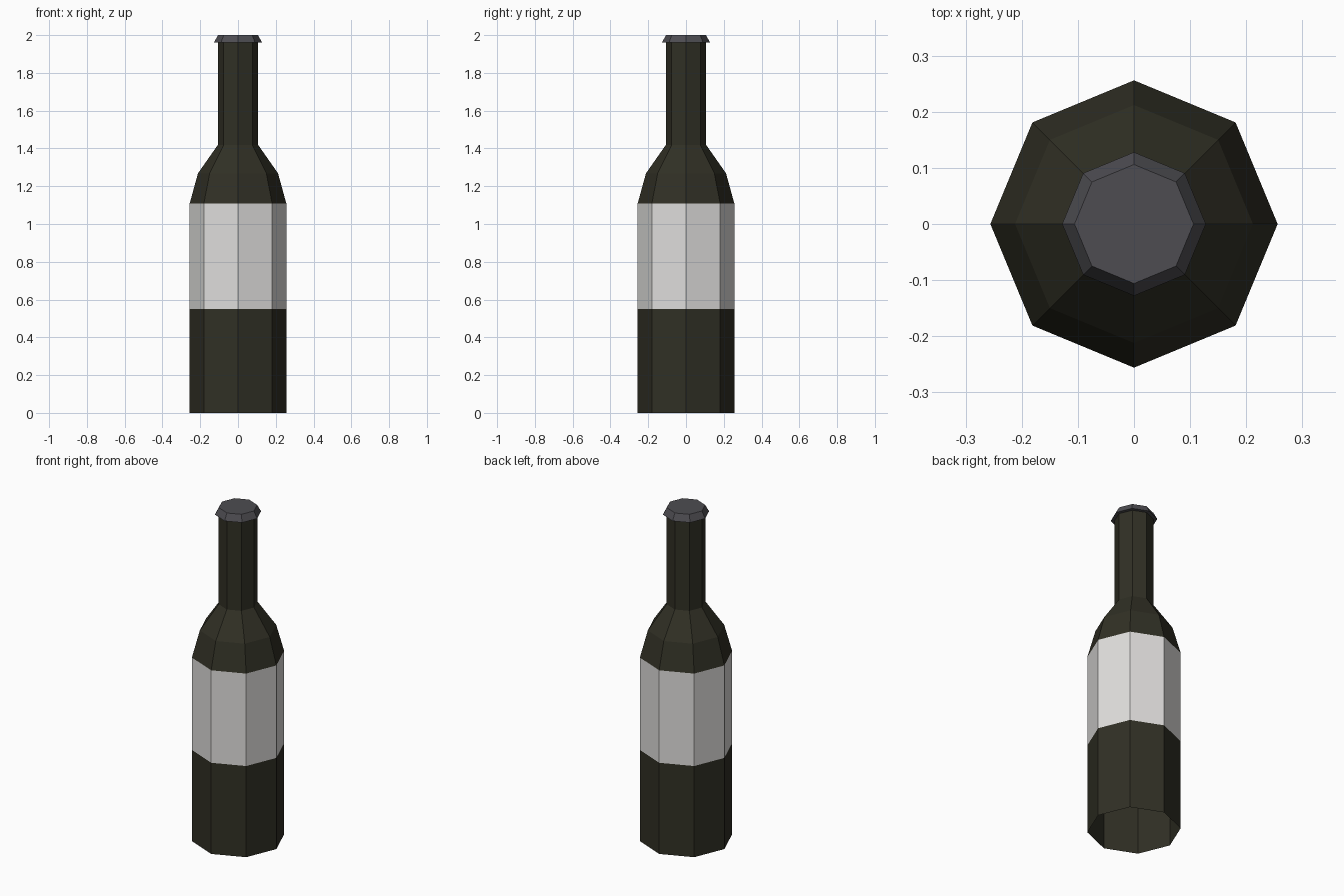
import bpy, bmesh, math

if "Cube" in bpy.data.objects:
    bpy.data.objects.remove(bpy.data.objects["Cube"])

SIDES = 8


def material(name, rgb):
    m = bpy.data.materials.new(name)
    m.diffuse_color = (*rgb, 1.0)
    m.use_nodes = True
    m.node_tree.nodes["Principled BSDF"].inputs["Base Color"].default_value = m.diffuse_color
    return m


def lathe(name, profile, materials, close_top=False):
    """Revolve (radius, z) points into a flat-shaded octagonal shell."""
    bm = bmesh.new()
    rings = []
    for r, z in profile:
        rings.append([bm.verts.new((r * math.cos(2 * math.pi * i / SIDES),
                                    r * math.sin(2 * math.pi * i / SIDES), z))
                      for i in range(SIDES)])
    for low, high in zip(rings, rings[1:]):
        for i in range(SIDES):
            j = (i + 1) % SIDES
            bm.faces.new((low[i], low[j], high[j], high[i]))
    if close_top:
        bm.faces.new(rings[-1])
    mesh = bpy.data.meshes.new(name)
    bm.to_mesh(mesh)
    bm.free()
    for m in materials:
        mesh.materials.append(m)
    obj = bpy.data.objects.new(name, mesh)
    bpy.context.collection.objects.link(obj)
    return obj


glass = material("dark_olive_glass", (0.030, 0.029, 0.018))
paper = material("label_off_white", (0.74, 0.73, 0.715))
foil = material("cap_grey", (0.075, 0.073, 0.083))

# Bottle: body, label band, shoulder and neck (open underneath)
bottle = lathe("bottle", [(0.256, 0.0), (0.256, 0.55), (0.256, 1.108),
                          (0.212, 1.268), (0.107, 1.418), (0.107, 1.96)],
               [glass, paper])

# Label is the straight band between the two middle rings
for p in bottle.data.polygons:
    if 0.56 < p.center.z < 1.1:
        p.material_index = 1

# Flared cap with a flat underside lip
lathe("cap", [(0.107, 1.96), (0.128, 1.96), (0.106, 2.0)], [foil], close_top=True)
